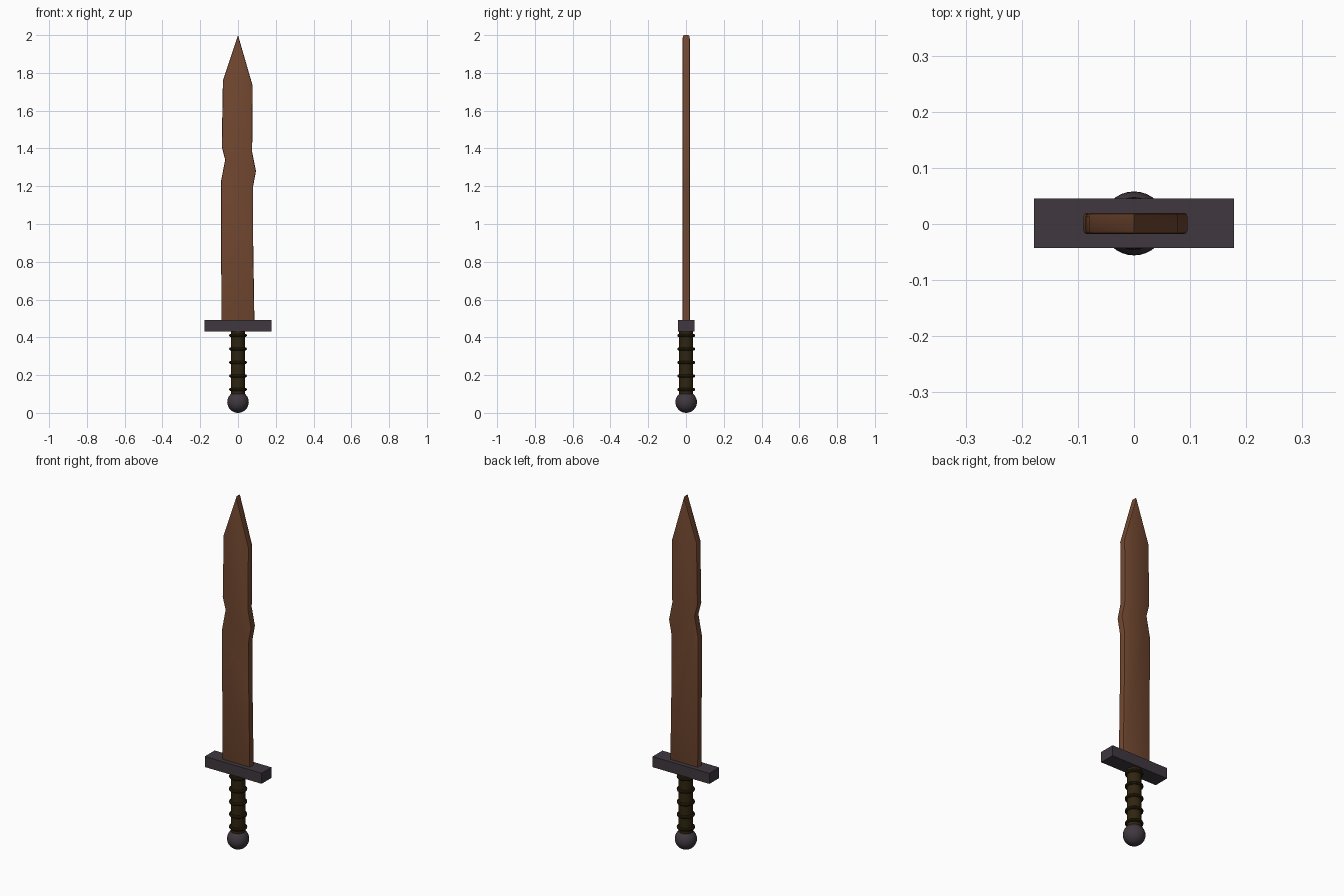
import bpy, bmesh, math

if "Cube" in bpy.data.objects:
    bpy.data.objects.remove(bpy.data.objects["Cube"])


def material(name, rgb):
    m = bpy.data.materials.new(name)
    m.diffuse_color = (*rgb, 1)
    m.use_nodes = True
    m.node_tree.nodes["Principled BSDF"].inputs["Base Color"].default_value = m.diffuse_color
    return m


RUST = material("rusty brown", (0.17, 0.065, 0.03))
IRON = material("dark iron", (0.05, 0.04, 0.05))
LEATHER = material("dark leather", (0.028, 0.018, 0.005))


def finish(name, mat, smooth=True):
    ob = bpy.context.object
    ob.name = name
    ob.data.materials.append(mat)
    if smooth:
        bpy.ops.object.shade_smooth_by_angle(angle=math.radians(35))
    return ob


# blade: chipped outline extruded to a flat slab with softened edges
outline = [(-0.088, 0.48), (0.087, 0.48), (0.08, 0.93), (0.08, 1.20),
           (0.095, 1.28), (0.075, 1.38), (0.078, 1.73), (0.0, 2.0),
           (-0.08, 1.76), (-0.086, 1.41), (-0.068, 1.34), (-0.09, 1.225)]
bm = bmesh.new()
front = bm.faces.new([bm.verts.new((x, -0.018, z)) for x, z in outline])
ext = bmesh.ops.extrude_face_region(bm, geom=[front])
verts = [v for v in ext["geom"] if isinstance(v, bmesh.types.BMVert)]
bmesh.ops.translate(bm, verts=verts, vec=(0, 0.038, 0))
bmesh.ops.recalc_face_normals(bm, faces=bm.faces)
rim = [e for e in bm.edges if abs(e.verts[0].co.y - e.verts[1].co.y) < 1e-4]
bmesh.ops.bevel(bm, geom=rim, offset=0.006, segments=2, profile=0.5, affect='EDGES')
mesh = bpy.data.meshes.new("blade")
bm.to_mesh(mesh)
bm.free()
blade = bpy.data.objects.new("blade", mesh)
bpy.context.collection.objects.link(blade)
bpy.context.view_layer.objects.active = blade
blade.select_set(True)
finish("blade", RUST)

# crossguard
bpy.ops.mesh.primitive_cube_add(size=1, location=(0, 0.001, 0.461))
bpy.context.object.scale = (0.356, 0.088, 0.06)
finish("crossguard", IRON, False)

# grip
bpy.ops.mesh.primitive_cylinder_add(vertices=32, radius=0.037, depth=0.36,
                                    location=(0, 0.001, 0.26))
finish("grip", LEATHER)

# grip wrap rings
for i in range(5):
    bpy.ops.mesh.primitive_torus_add(major_radius=0.038, minor_radius=0.009,
                                     major_segments=32, minor_segments=10,
                                     location=(0, 0.001, 0.124 + 0.0715 * i))
    finish(f"grip_ring_{i + 1}", LEATHER)

# pommel
bpy.ops.mesh.primitive_uv_sphere_add(segments=32, ring_count=16, radius=0.057,
                                     location=(0, 0.001, 0.057))
finish("pommel", IRON)
